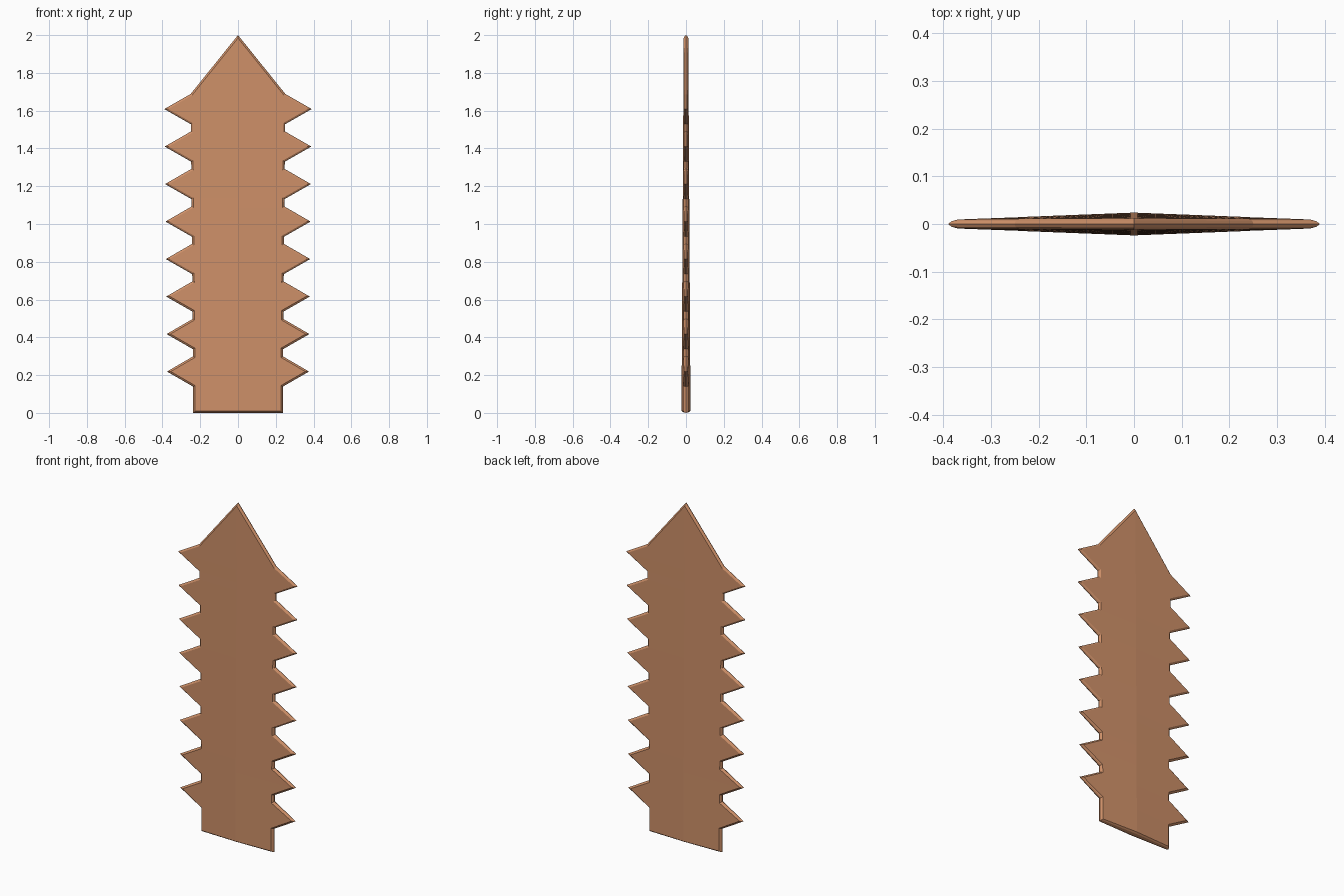
import bpy, bmesh
from mathutils import Vector

if "Cube" in bpy.data.objects:
    bpy.data.objects.remove(bpy.data.objects["Cube"])

copper = bpy.data.materials.new("copper")
copper.diffuse_color = (0.62, 0.28, 0.14, 1)
copper.use_nodes = True
copper.node_tree.nodes["Principled BSDF"].inputs["Base Color"].default_value = copper.diffuse_color

# Right half of the serrated outline, bottom centre to point
outline = [(0, 0), (0.237, 0)]
for i in range(8):
    z = 0.219 + 0.1985 * i
    root = 0.237 + 0.0018 * i
    outline += [(root, z - 0.08), (0.376 + 0.002 * i, z), (root + 0.001, z + 0.08)]
outline.append((0, 2.0))
outline = [Vector(p) for p in outline]


def flip(p):
    return Vector((-p.x, p.y))


def inset(d):
    """Mitred inward offset of the outline."""
    pts = [flip(outline[1])] + outline + [flip(outline[-2])]
    out = []
    for a, b, c in zip(pts, pts[1:], pts[2:]):
        u, v = (b - a).normalized(), (c - b).normalized()
        n1, n2 = Vector((-u.y, u.x)), Vector((-v.y, v.x))
        out.append(b + (n1 + n2) * d / (1 + n1.dot(n2)))
    return out


def thickness(x, z):
    ridge = 0.024 - 0.006 * z
    return ridge + (0.0095 - ridge) * min(abs(x) / 0.37, 1)


# One quarter: rounded rim rings, then a face sloping up to the middle ridge
bm = bmesh.new()
rings = []
for d, f in ((0, 0), (0.0035, 0.6), (0.010, 1)):
    rings.append([bm.verts.new((p.x, -f * thickness(p.x, p.y), p.y)) for p in inset(d)])
for v in (v for ring in rings for v in ring):
    if abs(v.co.x) < 1e-5:
        v.co.x = 0
n = len(outline)
for r0, r1 in zip(rings, rings[1:]):
    for i in range(n - 1):
        bm.faces.new((r0[i], r0[i + 1], r1[i + 1], r1[i]))
inner = rings[-1]
ridge = [inner[0], inner[0]]
ridge += [bm.verts.new((0, -thickness(0, v.co.z), v.co.z)) for v in inner[2:-1]]
ridge.append(inner[-1])
for i in range(n - 1):
    loop = list(dict.fromkeys((inner[i], inner[i + 1], ridge[i + 1], ridge[i])))
    if len(loop) > 2:
        bm.faces.new(loop)

# Mirror left and back
for axis in (0, 1):
    geom = bm.verts[:] + bm.edges[:] + bm.faces[:]
    dup = bmesh.ops.duplicate(bm, geom=geom)["geom"]
    for v in dup:
        if isinstance(v, bmesh.types.BMVert):
            v.co[axis] *= -1
    bmesh.ops.reverse_faces(bm, faces=[f for f in dup if isinstance(f, bmesh.types.BMFace)])
bmesh.ops.remove_doubles(bm, verts=bm.verts, dist=1e-5)
bmesh.ops.recalc_face_normals(bm, faces=bm.faces)

mesh = bpy.data.meshes.new("serrated_blade")
bm.to_mesh(mesh)
bm.free()
mesh.materials.append(copper)
blade = bpy.data.objects.new("serrated_blade", mesh)
bpy.context.collection.objects.link(blade)
